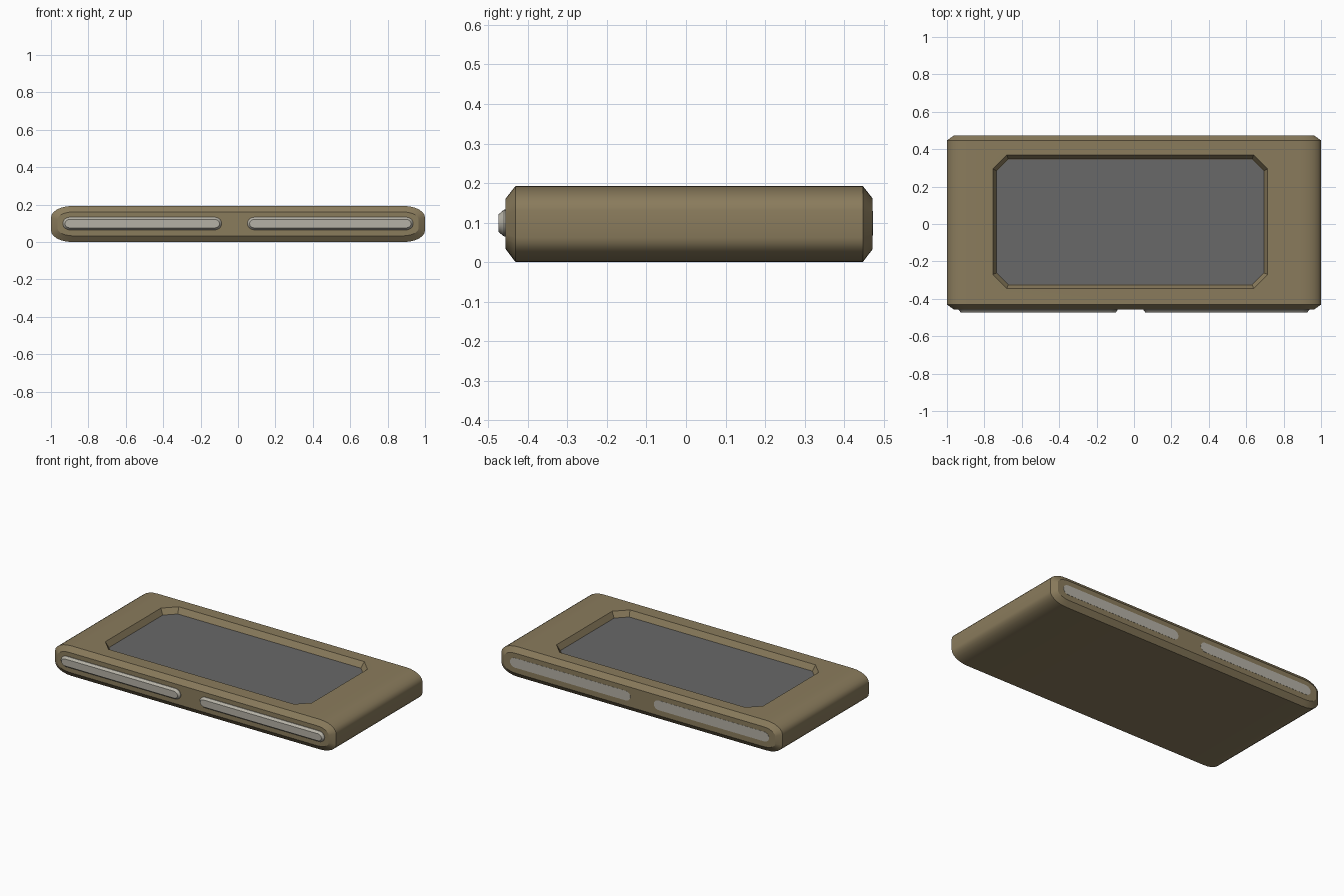
import bpy, bmesh, math

if "Cube" in bpy.data.objects:
    bpy.data.objects.remove(bpy.data.objects["Cube"])


def material(name, rgb):
    m = bpy.data.materials.new(name)
    m.diffuse_color = (*rgb, 1)
    m.use_nodes = True
    m.node_tree.nodes["Principled BSDF"].inputs["Base Color"].default_value = m.diffuse_color
    return m


TAN = material("tan casing", (0.255, 0.20, 0.108))
GREY = material("screen grey", (0.14, 0.14, 0.14))
SILVER = material("pale silver", (0.46, 0.44, 0.38))


def loft(name, rings, mat):
    """Solid through rings of equal point count, capped at both ends."""
    bm = bmesh.new()
    loops = [[bm.verts.new(p) for p in r] for r in rings]
    n = len(loops[0])
    for a, b in zip(loops, loops[1:]):
        for i in range(n):
            bm.faces.new((a[i], a[(i + 1) % n], b[(i + 1) % n], b[i]))
    bm.faces.new(loops[0])
    bm.faces.new(loops[-1])
    bmesh.ops.recalc_face_normals(bm, faces=bm.faces)
    me = bpy.data.meshes.new(name)
    bm.to_mesh(me)
    bm.free()
    me.materials.append(mat)
    ob = bpy.data.objects.new(name, me)
    bpy.context.collection.objects.link(ob)
    return ob


def select(ob):
    bpy.ops.object.select_all(action='DESELECT')
    ob.select_set(True)
    bpy.context.view_layer.objects.active = ob


def smooth(ob):
    select(ob)
    bpy.ops.object.shade_smooth_by_angle(angle=math.radians(25))


def rounded_ring(y, x0, x1, z0, z1, rx, rz, seg=6):
    """Rounded rectangle in the xz plane at depth y."""
    pts = []
    corners = ((x1 - rx, z1 - rz), (x0 + rx, z1 - rz), (x0 + rx, z0 + rz), (x1 - rx, z0 + rz))
    for q, (cx, cz) in enumerate(corners):
        for i in range(seg + 1):
            a = (q + i / seg) * math.pi / 2
            pts.append((cx + rx * math.cos(a), y, cz + rz * math.sin(a)))
    return pts


def octagon(z, x0, x1, y0, y1, c):
    """Rectangle with cut corners in the xy plane at height z."""
    return [(x, y, z) for x, y in (
        (x0 + c, y0), (x1 - c, y0), (x1, y0 + c), (x1, y1 - c),
        (x1 - c, y1), (x0 + c, y1), (x0, y1 - c), (x0, y0 + c))]


# casing: rounded slab with chamfered front and back ends
casing = loft("casing", [
    rounded_ring(-0.456, -0.965, 0.965, 0.033, 0.161, 0.085, 0.04),
    rounded_ring(-0.431, -1, 1, 0, 0.193, 0.115, 0.062),
    rounded_ring(0.447, -1, 1, 0, 0.193, 0.115, 0.062),
    rounded_ring(0.472, -0.965, 0.965, 0.033, 0.161, 0.085, 0.04)], TAN)

# screen recess cut into the top, with sloping walls
FLOOR, TOP = 0.157, 0.193
cutter = loft("recess_cutter", [
    octagon(FLOOR, -0.735, 0.695, -0.325, 0.347, 0.063),
    octagon(TOP, -0.755, 0.715, -0.345, 0.370, 0.075),
    octagon(TOP + 0.05, -0.755, 0.715, -0.345, 0.370, 0.075)], TAN)
cutter.hide_render = True
mod = casing.modifiers.new("recess", 'BOOLEAN')
mod.operation, mod.solver, mod.object = 'DIFFERENCE', 'EXACT', cutter
select(casing)
bpy.ops.object.modifier_apply(modifier=mod.name)
bpy.data.objects.remove(cutter)
smooth(casing)

# screen plate on the recess floor
loft("screen", [octagon(FLOOR - 0.002, -0.734, 0.694, -0.324, 0.346, 0.063),
                octagon(FLOOR + 0.001, -0.734, 0.694, -0.324, 0.346, 0.063)], GREY)

# raised bars on the front, flush strips on the back
for side, x0, x1 in (("left", -0.937, -0.087), ("right", 0.05, 0.937)):
    smooth(loft(f"{side}_front_bar", [
        rounded_ring(-0.474, x0 + 0.012, x1 - 0.012, 0.076, 0.121, 0.026, 0.022),
        rounded_ring(-0.460, x0, x1, 0.065, 0.133, 0.038, 0.034),
        rounded_ring(-0.450, x0, x1, 0.065, 0.133, 0.038, 0.034)], SILVER))
    loft(f"{side}_back_strip", [
        rounded_ring(y, x0 + 0.015, x1 - 0.015, 0.068, 0.130, 0.035, 0.031)
        for y in (0.469, 0.473)], SILVER)
